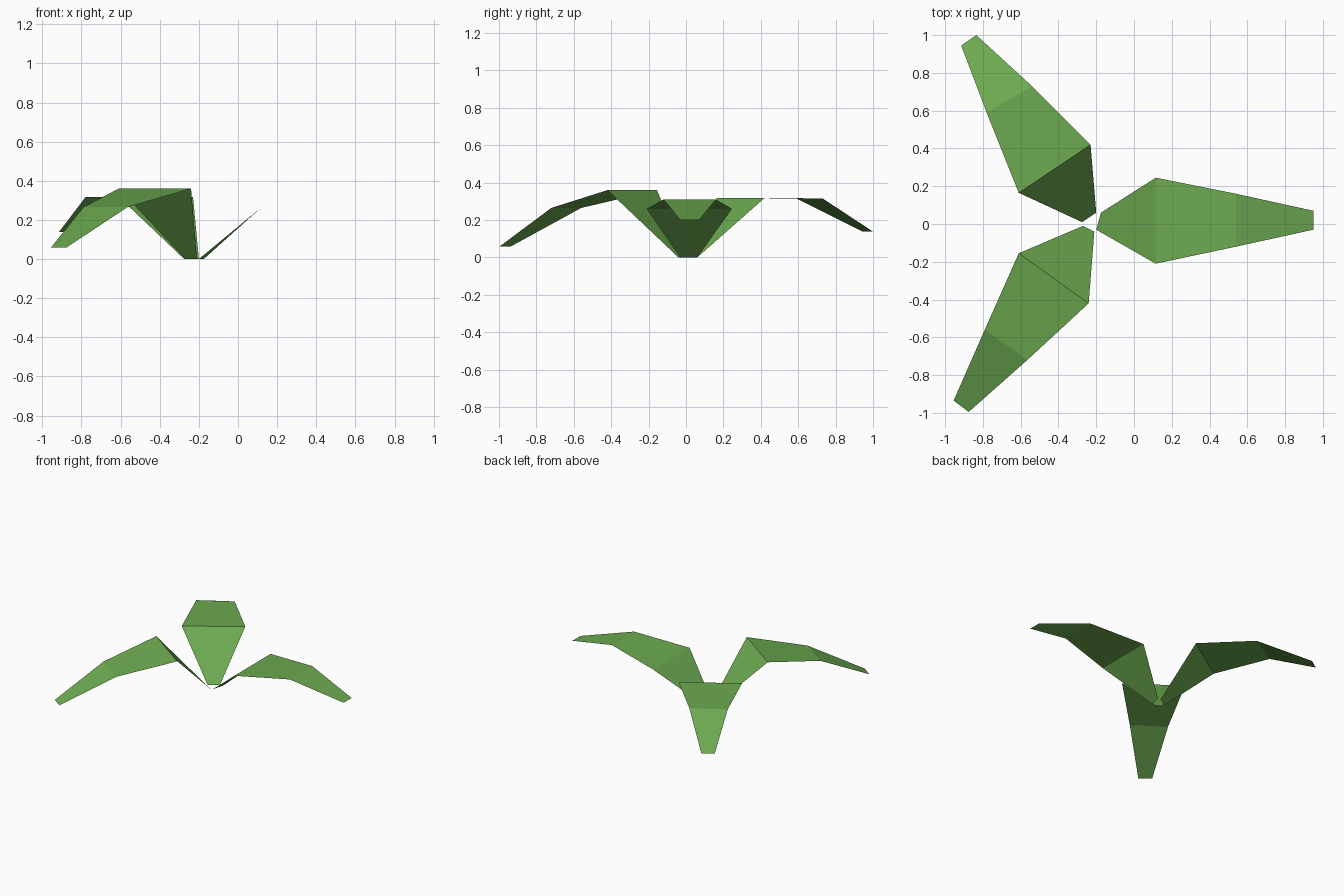
import bpy
import bmesh

# Remove the default object
default_cube = bpy.data.objects.get("Cube")
if default_cube:
    bpy.data.objects.remove(default_cube, do_unlink=True)


def make_material(name, colour):
    material = bpy.data.materials.new(name)
    material.use_nodes = True
    material.diffuse_color = colour
    for node in material.node_tree.nodes:
        if node.type == "BSDF_PRINCIPLED":
            node.inputs["Base Color"].default_value = colour
            node.inputs["Roughness"].default_value = 0.9
    return material


def make_leaf(name, stations, material):
    """Folded leaf blade: each station is (height, left edge, right edge)."""
    mesh = bpy.data.meshes.new(name)
    bm = bmesh.new()
    rows = []
    for height, left_edge, right_edge in stations:
        rows.append([bm.verts.new((*edge, height)) for edge in (left_edge, right_edge)])
    # Bridge neighbouring stations with flat faces whose upper side is the front
    for inner, outer in zip(rows, rows[1:]):
        bm.faces.new((inner[0], inner[1], outer[1], outer[0]))
    bm.normal_update()
    for face in bm.faces:
        if face.normal.z < 0:
            face.normal_flip()
    bm.to_mesh(mesh)
    bm.free()
    mesh.materials.append(material)
    leaf = bpy.data.objects.new(name, mesh)
    bpy.context.scene.collection.objects.link(leaf)
    return leaf


leaf_green = make_material("leaf green", (0.15, 0.40, 0.08, 1.0))

# Stations run from the stem, over the bend, to the drooping tip
make_leaf("left_leaf", [
    (0.0, (-0.175, 0.06), (-0.2, -0.03)),
    (0.26, (0.115, 0.245), (0.115, -0.21)),
    (0.31, (0.54, 0.16), (0.54, -0.12)),
    (0.2, (0.95, 0.07), (0.95, -0.03)),
], leaf_green)

make_leaf("back_leaf", [
    (0.0, (-0.275, 0.01), (-0.2, 0.06)),
    (0.318, (-0.61, 0.165), (-0.23, 0.42)),
    (0.316, (-0.78, 0.59), (-0.54, 0.73)),
    (0.138, (-0.915, 0.945), (-0.835, 1.0)),
], leaf_green)

make_leaf("front_leaf", [
    (0.0, (-0.21, -0.04), (-0.27, -0.01)),
    (0.36, (-0.24, -0.42), (-0.61, -0.155)),
    (0.265, (-0.565, -0.72), (-0.79, -0.56)),
    (0.06, (-0.875, -0.995), (-0.955, -0.935)),
], leaf_green)
